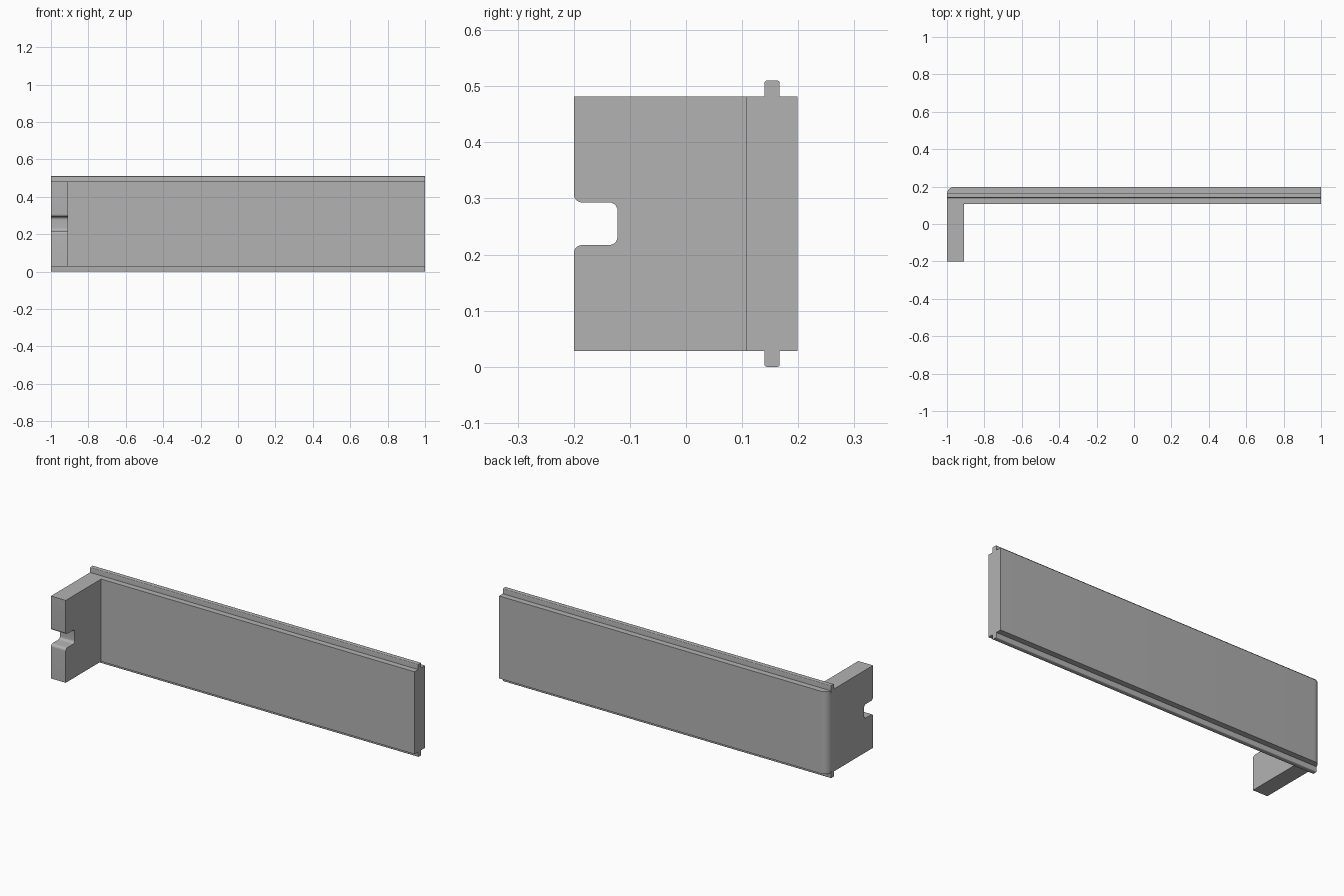
import bpy, bmesh, math

cube = bpy.data.objects.get("Cube")
if cube:
    bpy.data.objects.remove(cube, do_unlink=True)

grey = bpy.data.materials.new("plain_grey")
grey.use_nodes = True
colour = (0.45, 0.45, 0.45, 1)
grey.diffuse_color = colour
grey.node_tree.nodes["Principled BSDF"].inputs["Base Color"].default_value = colour

MID_Z = 0.255


def arc(cx, cy, r, start, end, steps=8):
    angles = [math.radians(start + (end - start) * i / steps) for i in range(steps + 1)]
    return [(cx + r * math.cos(a), cy + r * math.sin(a)) for a in angles]


def prism(name, outline, low, high, axis):
    """Extrude a closed outline along x or z."""
    def place(p, t):
        return (t, *p) if axis == "x" else (*p, t)
    bm = bmesh.new()
    face = bm.faces.new([bm.verts.new(place(p, low)) for p in outline])
    top = bmesh.ops.extrude_face_region(bm, geom=[face])["geom"]
    offset = (high - low, 0, 0) if axis == "x" else (0, 0, high - low)
    bmesh.ops.translate(bm, vec=offset, verts=[v for v in top if isinstance(v, bmesh.types.BMVert)])
    bmesh.ops.recalc_face_normals(bm, faces=bm.faces)
    mesh = bpy.data.meshes.new(name)
    bm.to_mesh(mesh)
    bm.free()
    mesh.materials.append(grey)
    obj = bpy.data.objects.new(name, mesh)
    bpy.context.collection.objects.link(obj)
    return obj


def activate(obj):
    bpy.ops.object.select_all(action="DESELECT")
    obj.select_set(True)
    bpy.context.view_layer.objects.active = obj


# L-shaped panel with its side arm and rounded back corner
outline = [(-1, -0.2), (-0.91, -0.2), (-0.91, 0.108), (1, 0.108), (1, 0.199)]
outline += arc(-0.96, 0.159, 0.04, 90, 180)
panel = prism("panel_with_arm", outline, 0.028, 0.482, "z")

# Rounded notch in the front edge of the arm
lower = [(-0.25, 0.202)] + arc(-0.185, 0.202, 0.015, 180, 90) + arc(-0.137, 0.232, 0.015, -90, 0)
upper = [(y, 2 * MID_Z - z) for y, z in reversed(lower)]
cutter = prism("notch_cutter", lower + upper, -1.05, -0.85, "x")
cutter.hide_render = True
cut = panel.modifiers.new("notch", "BOOLEAN")
cut.operation = "DIFFERENCE"
cut.solver = "EXACT"
cut.object = cutter
activate(panel)
bpy.ops.object.modifier_apply(modifier=cut.name)
bpy.data.objects.remove(cutter, do_unlink=True)
bpy.ops.object.shade_smooth_by_angle(angle=math.radians(30))

# Tongues along the top and bottom edges, with softened tips
tip = [(0.14, 0.47)] + [(0.167, 0.47)]
tip += arc(0.163, 0.506, 0.004, 0, 90, 4) + arc(0.144, 0.506, 0.004, 90, 180, 4)
for name, side in (("top_tongue", 1), ("bottom_tongue", -1)):
    profile = [(y, MID_Z + side * (z - MID_Z)) for y, z in tip]
    tongue = prism(name, profile, -1, 1, "x")
    activate(tongue)
    bpy.ops.object.shade_smooth_by_angle(angle=math.radians(30))
